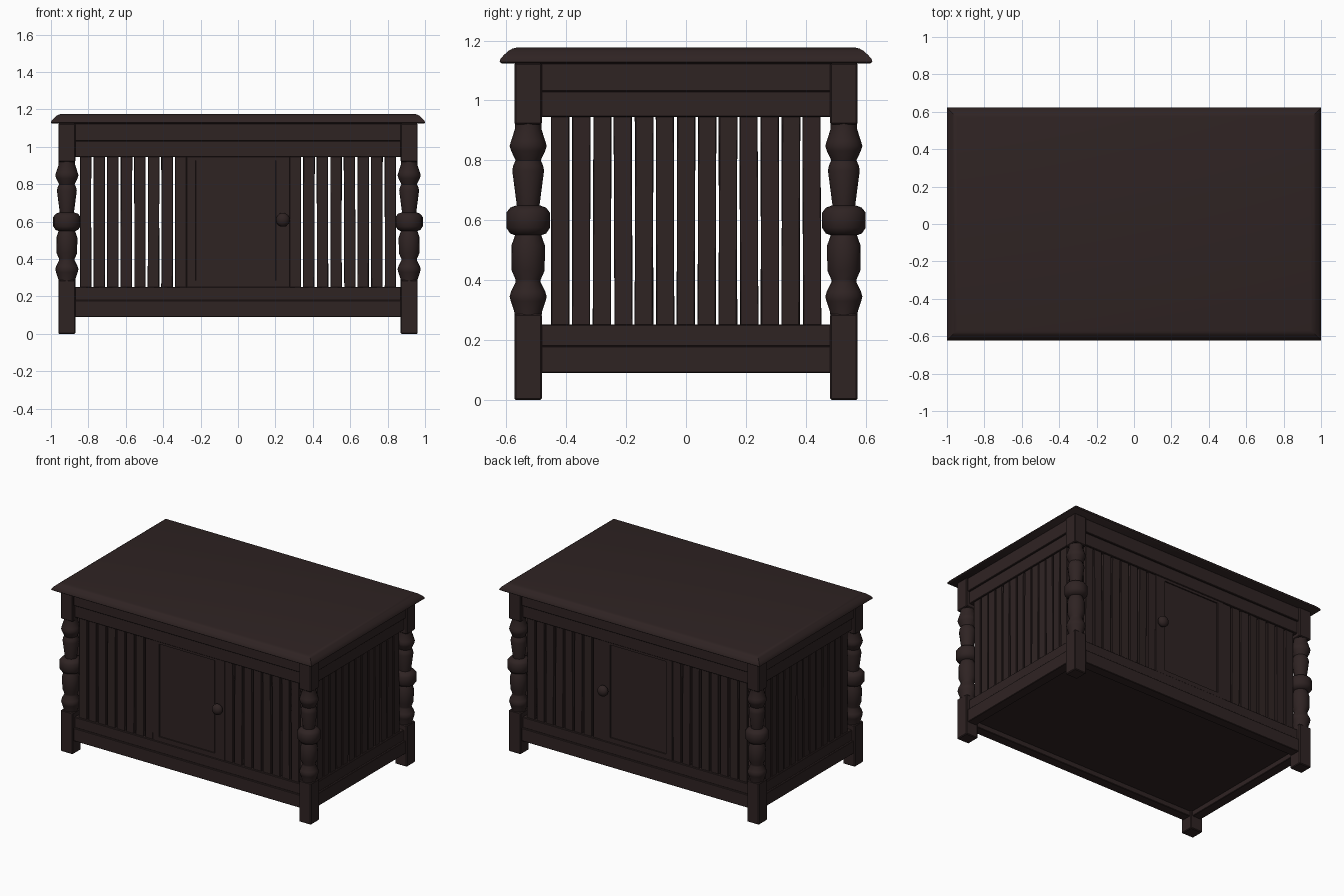
import bpy, bmesh, math, random
from mathutils import Matrix

random.seed(4)
if "Cube" in bpy.data.objects:
    bpy.data.objects.remove(bpy.data.objects["Cube"])

COLOUR = (0.028, 0.0168, 0.0165, 1)
wood = bpy.data.materials.new("dark_brown_wood")
wood.use_nodes = True
wood.diffuse_color = COLOUR
wood.node_tree.nodes["Principled BSDF"].inputs["Base Color"].default_value = COLOUR


def finish(name, bm, angle=0.6):
    bmesh.ops.recalc_face_normals(bm, faces=bm.faces)
    mesh = bpy.data.meshes.new(name)
    bm.to_mesh(mesh)
    bm.free()
    obj = bpy.data.objects.new(name, mesh)
    bpy.context.collection.objects.link(obj)
    mesh.materials.append(wood)
    bpy.ops.object.select_all(action="DESELECT")
    obj.select_set(True)
    bpy.context.view_layer.objects.active = obj
    bpy.ops.object.shade_smooth_by_angle(angle=angle)
    return obj


def box(name, x, y, z, bevel=0.004, tilt=None):
    """Bevelled box from (min, max) pairs, optionally tilted about its centre."""
    bm = bmesh.new()
    bmesh.ops.create_cube(bm, size=1)
    size = [b - a for a, b in (x, y, z)]
    centre = [(a + b) / 2 for a, b in (x, y, z)]
    bmesh.ops.scale(bm, vec=size, verts=bm.verts)
    if bevel:
        bmesh.ops.bevel(bm, geom=bm.edges[:], offset=bevel, segments=1, affect="EDGES")
    if tilt:
        bmesh.ops.transform(bm, matrix=tilt, verts=bm.verts)
    bmesh.ops.translate(bm, vec=centre, verts=bm.verts)
    return finish(name, bm, 0.3)


def loft(name, rings, angle=0.6):
    bm = bmesh.new()
    loops = [[bm.verts.new(p) for p in ring] for ring in rings]
    n = len(loops[0])
    for low, high in zip(loops, loops[1:]):
        for i in range(n):
            j = (i + 1) % n
            bm.faces.new((low[i], low[j], high[j], high[i]))
    bm.faces.new(loops[0][::-1])
    bm.faces.new(loops[-1])
    return finish(name, bm, angle)


# Table top with a rounded edge: (inset, height)
EDGE = [(0.006, 1.124), (0, 1.129), (0.002, 1.138), (0.014, 1.152),
        (0.03, 1.166), (0.042, 1.173), (0.055, 1.176)]
loft("table_top", [[(sx * (1 - i), sy * (0.622 - i), z)
                    for sx, sy in ((-1, -1), (1, -1), (1, 1), (-1, 1))] for i, z in EDGE], 0.7)

# Corner posts: square blocks joined by a turned spindle (radius, height)
PX, PY, H = 0.915, 0.527, 0.046
TURNING = [(0.044, 0.27), (0.046, 0.293), (0.058, 0.33), (0.062, 0.345), (0.057, 0.362),
           (0.042, 0.392), (0.042, 0.402), (0.055, 0.432), (0.056, 0.515), (0.044, 0.55),
           (0.06, 0.556), (0.073, 0.575), (0.073, 0.625), (0.06, 0.642), (0.038, 0.65),
           (0.053, 0.765), (0.05, 0.782), (0.042, 0.8), (0.057, 0.832), (0.062, 0.848),
           (0.057, 0.865), (0.044, 0.905), (0.044, 0.93)]
SIDES = 16
for sx, side in ((1, "left"), (-1, "right")):
    for sy, end in ((-1, "front"), (1, "back")):
        tag = f"{end}_{side}"
        x, y = sx * PX, sy * PY
        for part, z in (("foot_block", (0, 0.287)), ("top_block", (0.92, 1.125))):
            box(f"{tag}_{part}", (x - H, x + H), (y - H, y + H), z, 0.005)
        loft(f"{tag}_spindle",
             [[(x + r * math.cos(math.tau * k / SIDES), y + r * math.sin(math.tau * k / SIDES), z)
               for k in range(SIDES)] for r, z in TURNING], 0.65)

# Rails on all four sides: thick outer bands, thinner bands holding the slats
BANDS = [("apron", 0.034, (1.03, 1.125)), ("upper_slat_rail", 0.022, (0.945, 1.032)),
         ("lower_slat_rail", 0.022, (0.178, 0.252)), ("base_rail", 0.034, (0.09, 0.18))]
for name, t, z in BANDS:
    for s, end, side in ((-1, "front", "right"), (1, "back", "left")):
        box(f"{end}_{name}", (-0.88, 0.88), (s * PY - t, s * PY + t), z, 0.003)
        box(f"{side}_{name}", (s * PX - t, s * PX + t), (-0.49, 0.49), z, 0.003)

# Floor board
box("floor_board", (-0.9, 0.9), (-0.51, 0.51), (0.125, 0.15), 0)


def wobble(axis):
    lean = Matrix.Rotation(random.uniform(-0.005, 0.005), 4, axis)
    return lean @ Matrix.Rotation(random.uniform(-0.05, 0.05), 4, "Z")


# Slats, slightly uneven
SLAT_Z, W, T = (0.235, 0.96), 0.03, 0.011
for s, end, side in ((-1, "front", "right"), (1, "back", "left")):
    for k in range(13):
        y = (k - 6) * 0.07
        box(f"{side}_slat_{k + 1}", (s * PX - T, s * PX + T), (y - W, y + W),
            SLAT_Z, 0.002, wobble("X"))
    for m in (-1, 1):
        for k in range(8):
            x = m * (0.815 - k * 0.0727)
            box(f"{end}_{'left' if m > 0 else 'right'}_slat_{k + 1}", (x - W, x + W),
                (s * PY - T, s * PY + T), SLAT_Z, 0.002, wobble("Y"))

    # Door: frame around a recessed panel
    depth = (s * PY - 0.016, s * PY + 0.016)
    box(f"{end}_door_hinge_stile", (-0.275, -0.225), depth, (0.25, 0.947), 0.002)
    box(f"{end}_door_knob_stile", (0.2, 0.278), depth, (0.25, 0.947), 0.002)
    box(f"{end}_door_bottom_bar", (-0.23, 0.205), depth, (0.25, 0.285), 0)
    box(f"{end}_door_top_bar", (-0.23, 0.205), depth, (0.928, 0.947), 0)
    box(f"{end}_door_panel", (-0.23, 0.205), (s * PY - 0.008, s * PY + 0.008), (0.28, 0.93), 0)

    # Door knob with a short stem
    bm = bmesh.new()
    bmesh.ops.create_uvsphere(bm, u_segments=16, v_segments=10, radius=0.037)
    bmesh.ops.scale(bm, vec=(1, 0.8, 1), verts=bm.verts)
    bmesh.ops.translate(bm, vec=(0.24, s * 0.57, 0.61), verts=bm.verts)
    finish(f"{end}_door_knob", bm, 0.8)
    bm = bmesh.new()
    bmesh.ops.create_cone(bm, cap_ends=True, segments=12, radius1=0.018, radius2=0.018, depth=0.04)
    bmesh.ops.rotate(bm, matrix=Matrix.Rotation(math.pi / 2, 3, "X"), verts=bm.verts)
    bmesh.ops.translate(bm, vec=(0.24, s * 0.55, 0.61), verts=bm.verts)
    finish(f"{end}_knob_stem", bm)
